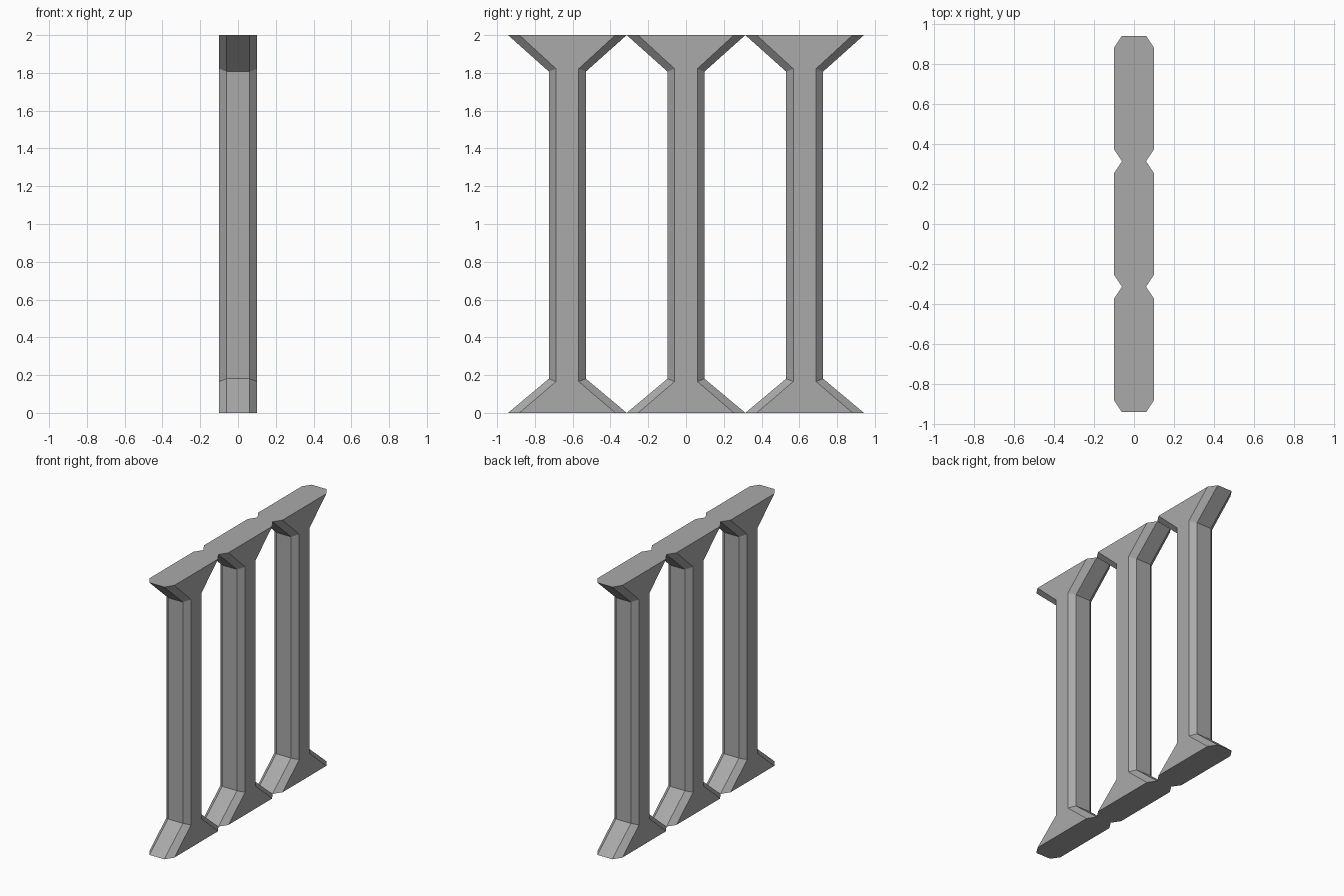
import bpy
import bmesh

if "Cube" in bpy.data.objects:
    bpy.data.objects.remove(bpy.data.objects["Cube"], do_unlink=True)

# Single stone grey
stone = bpy.data.materials.new("stone grey")
stone.use_nodes = True
GREY = (0.4, 0.4, 0.4, 1.0)
stone.diffuse_color = GREY
stone.node_tree.nodes["Principled BSDF"].inputs["Base Color"].default_value = GREY

PITCH = 0.628        # spacing of the pillars
WIDE, NARROW = 0.1, 0.06   # half depth at the broad face and at the edge face

# Stations up the pillar: edge height, face height, edge half width, face half width
STATIONS = [
    (0.0, 0.0, 0.314, 0.254),
    (0.181, 0.166, 0.098, 0.06),
    (1.807, 1.822, 0.098, 0.06),
    (2.0, 2.0, 0.314, 0.254),
]


def ring(bm, edge_z, face_z, edge_y, face_y):
    """Chamfered eight-sided section, mitred at the flare."""
    half = [(WIDE, -face_y, face_z), (WIDE, face_y, face_z),
            (NARROW, edge_y, edge_z), (-NARROW, edge_y, edge_z)]
    return [bm.verts.new((s * x, s * y, z)) for s in (1, -1) for x, y, z in half]


def pillar(name, y):
    bm = bmesh.new()
    rings = [ring(bm, *s) for s in STATIONS]
    for low, high in zip(rings, rings[1:]):
        for i in range(len(low)):
            j = (i + 1) % len(low)
            bm.faces.new((low[i], low[j], high[j], high[i]))
    bm.faces.new(rings[0][::-1])
    bm.faces.new(rings[-1])
    bmesh.ops.recalc_face_normals(bm, faces=bm.faces)
    mesh = bpy.data.meshes.new(name)
    bm.to_mesh(mesh)
    bm.free()
    mesh.materials.append(stone)
    obj = bpy.data.objects.new(name, mesh)
    obj.location.y = y
    bpy.context.collection.objects.link(obj)


# Row of three flared pillars, touching at foot and head
for name, step in (("front_pillar", -1), ("middle_pillar", 0), ("back_pillar", 1)):
    pillar(name, step * PITCH)
